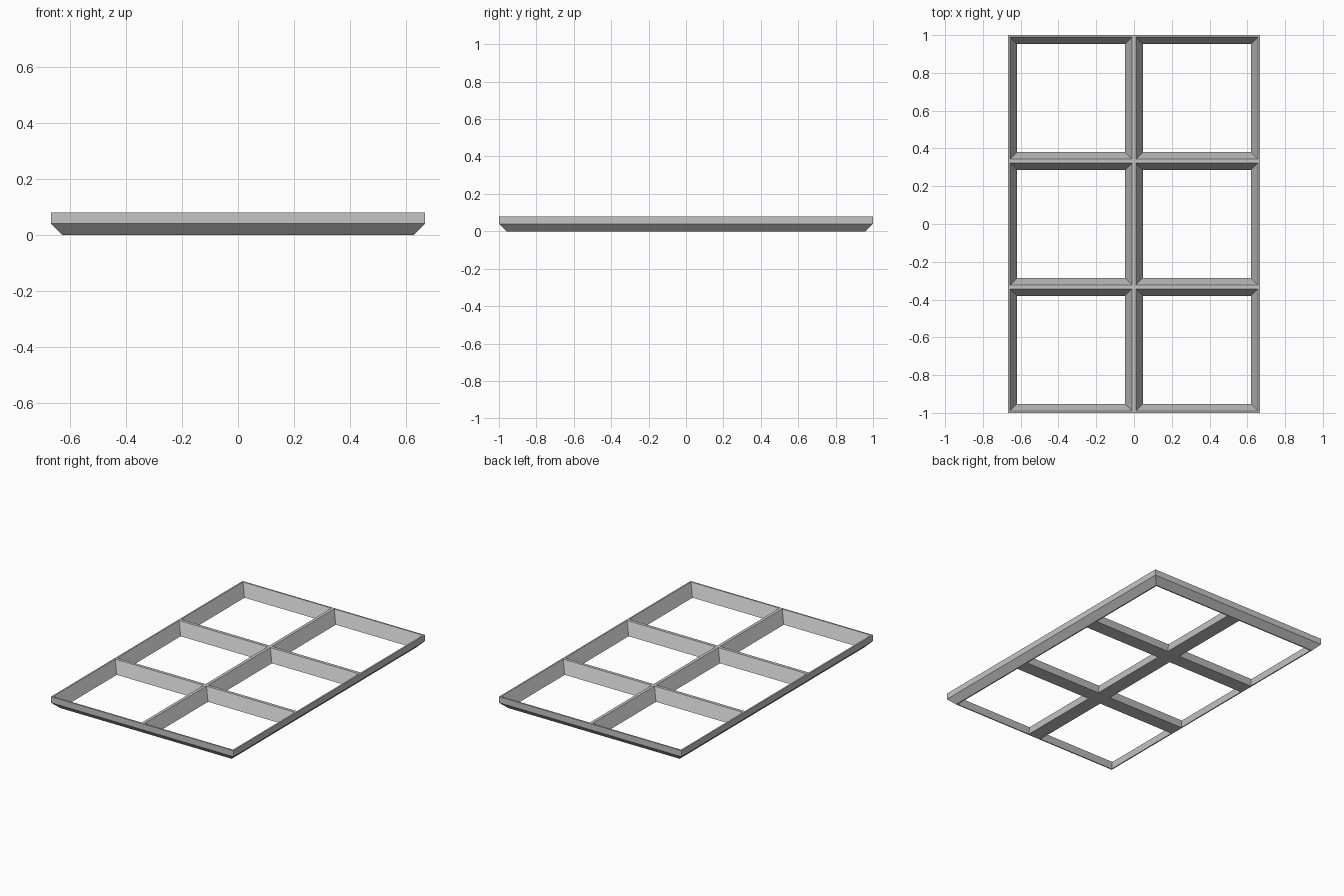
import bpy, bmesh

cube = bpy.data.objects.get("Cube")
if cube:
    bpy.data.objects.remove(cube, do_unlink=True)

COLUMNS, ROWS = 2, 3
PITCH = 2 / 3                      # spacing of the square bays
HEIGHT = 0.08
HOLE_TOP, HOLE_BOTTOM = 0.323, 0.286   # half sizes of each tapered opening
CHAMFER = 0.04

grey = bpy.data.materials.new("plain grey")
grey.use_nodes = True
colour = (0.56, 0.56, 0.56, 1)
grey.diffuse_color = colour
grey.node_tree.nodes["Principled BSDF"].inputs["Base Color"].default_value = colour


def loft(bm, sections, cx=0, cy=0):
    """Closed solid through rectangles given as (half x, half y, z)."""
    rings = [[bm.verts.new((cx + sx * hx, cy + sy * hy, z))
              for sx, sy in ((-1, -1), (1, -1), (1, 1), (-1, 1))]
             for hx, hy, z in sections]
    bm.faces.new(rings[0][::-1])
    bm.faces.new(rings[-1])
    for low, high in zip(rings, rings[1:]):
        for i in range(4):
            j = (i + 1) % 4
            bm.faces.new((low[i], low[j], high[j], high[i]))


def add_object(name, bm):
    mesh = bpy.data.meshes.new(name)
    bm.to_mesh(mesh)
    bm.free()
    mesh.materials.append(grey)
    obj = bpy.data.objects.new(name, mesh)
    bpy.context.collection.objects.link(obj)
    return obj


# Slab with a chamfered lower edge
half_x, half_y = COLUMNS * PITCH / 2, ROWS * PITCH / 2
bm = bmesh.new()
loft(bm, [(half_x - CHAMFER, half_y - CHAMFER, 0),
          (half_x, half_y, CHAMFER),
          (half_x, half_y, HEIGHT)])
frame = add_object("grid_frame", bm)

# Tapered openings, carried a little past both surfaces
slope = (HOLE_TOP - HOLE_BOTTOM) / HEIGHT
margin = 0.02
bottom = HOLE_BOTTOM - slope * margin
top = HOLE_TOP + slope * margin
bm = bmesh.new()
for col in range(COLUMNS):
    for row in range(ROWS):
        loft(bm, [(bottom, bottom, -margin), (top, top, HEIGHT + margin)],
             (col - (COLUMNS - 1) / 2) * PITCH, (row - (ROWS - 1) / 2) * PITCH)
cutter = add_object("opening_cutter", bm)
cutter.hide_render = True

cut = frame.modifiers.new("openings", 'BOOLEAN')
cut.operation = 'DIFFERENCE'
cut.solver = 'EXACT'
cut.object = cutter

# Keep the cut mesh and discard the cutter
bpy.context.view_layer.objects.active = frame
frame.select_set(True)
bpy.ops.object.modifier_apply(modifier=cut.name)
bpy.data.objects.remove(cutter, do_unlink=True)
